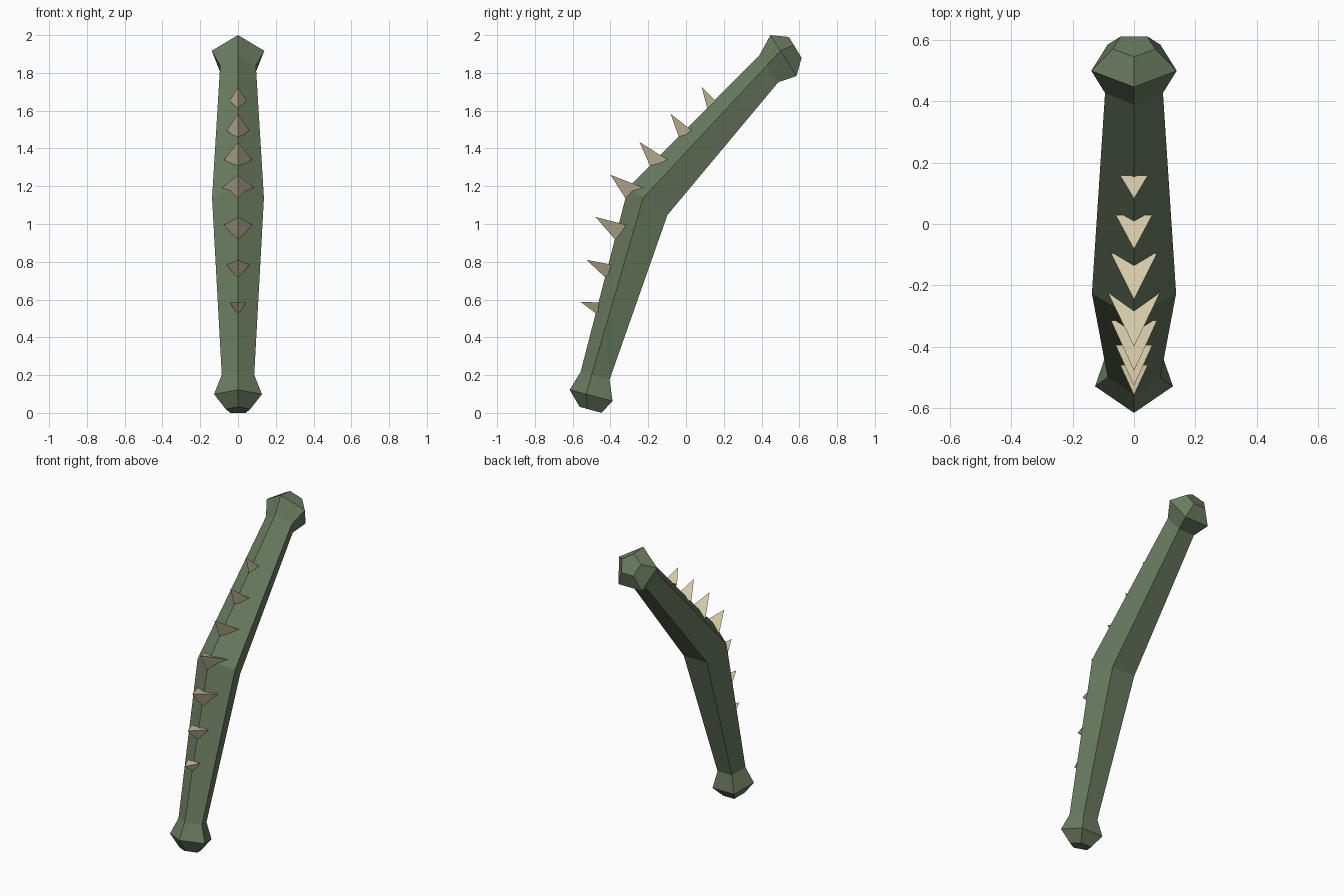
import bpy, bmesh
from math import sin, cos, tau
from mathutils import Vector

cube = bpy.data.objects.get("Cube")
if cube:
    bpy.data.objects.remove(cube, do_unlink=True)


def make_material(name, color):
    mat = bpy.data.materials.new(name)
    mat.use_nodes = True
    mat.diffuse_color = color
    mat.node_tree.nodes["Principled BSDF"].inputs["Base Color"].default_value = color
    return mat


def make_object(name, bm, mat):
    bmesh.ops.recalc_face_normals(bm, faces=bm.faces)
    mesh = bpy.data.meshes.new(name)
    bm.to_mesh(mesh)
    bm.free()
    mesh.materials.append(mat)
    obj = bpy.data.objects.new(name, mesh)
    bpy.context.collection.objects.link(obj)
    return obj


green = make_material("moss green", (0.145, 0.202, 0.117, 1))
bone = make_material("pale bone", (0.66, 0.59, 0.39, 1))

# Bent pentagonal shaft: front ridge point and back flat point (y, z) per ring
SIDES = 5
RINGS = [
    ((-0.563, 0.032), (-0.447, 0.0)),
    ((-0.616, 0.122), (-0.389, 0.063)),
    ((-0.558, 0.217), (-0.405, 0.175)),
    ((-0.306, 1.193), (-0.098, 1.048)),
    ((0.389, 1.894), (0.489, 1.751)),
    ((0.447, 2.0), (0.585, 1.783)),
    ((0.545, 1.99), (0.612, 1.88)),
]


def pentagon(bm, front, back):
    front, back = Vector((0, *front)), Vector((0, *back))
    radius = (front - back).length / (1 + cos(tau / 10))
    toward = (front - back).normalized()
    center = front - toward * radius
    verts = []
    for i in range(SIDES):
        a = tau * i / SIDES
        across = Vector((1.03 * radius * sin(a), 0, 0))
        verts.append(bm.verts.new(center + toward * radius * cos(a) + across))
    return verts


bm = bmesh.new()
loops = [pentagon(bm, f, b) for f, b in RINGS]
for low, high in zip(loops, loops[1:]):
    for i in range(SIDES):
        j = (i + 1) % SIDES
        bm.faces.new((low[i], low[j], high[j], high[i]))
bm.faces.new(loops[0])
bm.faces.new(loops[-1])
make_object("shaft", bm, green)

# Three-sided spikes along the ridge: tip, lower root (y, z), half width, upper roots (y, z)
SPIKES = [
    ((-0.558, 0.587), (-0.468, 0.52), 0.045, (-0.46, 0.585)),
    ((-0.527, 0.81), (-0.42, 0.71), 0.06, (-0.395, 0.785)),
    ((-0.479, 1.037), (-0.373, 0.915), 0.075, (-0.315, 0.995)),
    ((-0.40, 1.26), (-0.315, 1.127), 0.088, (-0.218, 1.19)),
    ((-0.246, 1.434), (-0.188, 1.302), 0.075, (-0.097, 1.34)),
    ((-0.082, 1.584), (-0.034, 1.45), 0.06, (0.03, 1.495)),
    ((0.083, 1.725), (0.113, 1.61), 0.045, (0.158, 1.652)),
]
for n, (tip, root, width, upper) in enumerate(SPIKES, 1):
    bm = bmesh.new()
    t, r, left, right = (bm.verts.new(p) for p in (
        (0, *tip), (0, *root), (width, *upper), (-width, *upper)))
    for face in ((t, r, left), (t, left, right), (t, right, r), (r, right, left)):
        bm.faces.new(face)
    make_object(f"spike_{n}", bm, bone)
